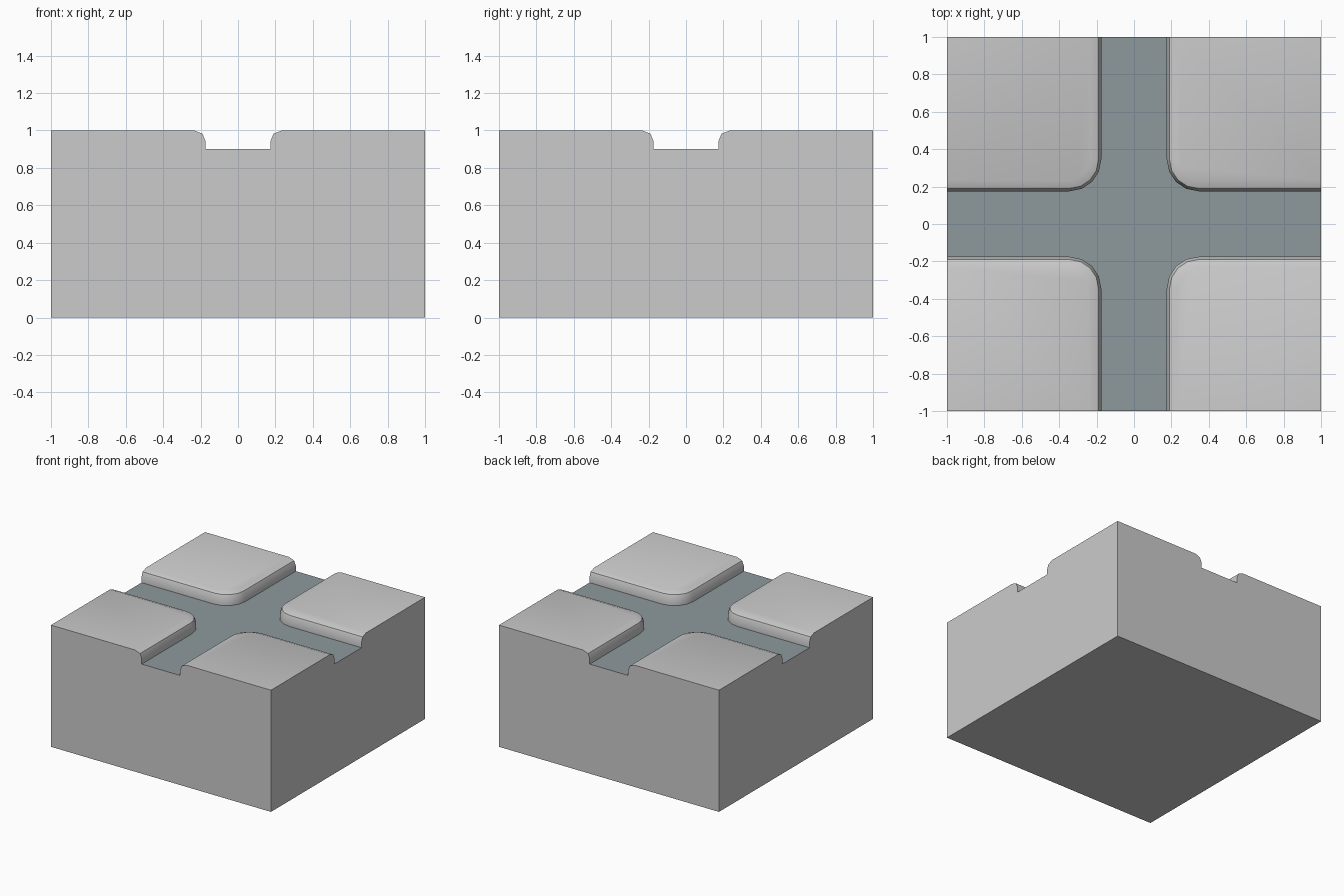
import bpy, bmesh
from math import cos, sin, pi

if "Cube" in bpy.data.objects:
    bpy.data.objects.remove(bpy.data.objects["Cube"])

ROAD_Z = 0.9
CORNER = 0.345        # centre of the rounded inner corner of a pad
STEPS = 4
# raised pad edge: (distance from channel centre, height), bottom to top
PROFILE = [(0.175, ROAD_Z), (0.175, 0.945), (0.19, 0.983), (0.235, 1.0)]


def outline(w, z):
    """Pad edge in one quarter, from the x=1 side round to the y=1 side."""
    r = CORNER - w
    arc = [(CORNER + r * cos(a), CORNER + r * sin(a), z)
           for a in (1.5 * pi - 0.5 * pi * i / STEPS for i in range(STEPS + 1))]
    return [(1, w, z)] + arc + [(w, 1, z)]


def mirrored_object(name, faces):
    """Make one quarter from polygons and mirror it in x and y."""
    bm = bmesh.new()
    for pts in faces:
        bm.faces.new([bm.verts.new(p) for p in pts])
    bmesh.ops.remove_doubles(bm, verts=bm.verts, dist=1e-5)
    mesh = bpy.data.meshes.new(name)
    bm.to_mesh(mesh)
    bm.free()
    ob = bpy.data.objects.new(name, mesh)
    bpy.context.collection.objects.link(ob)
    mod = ob.modifiers.new("mirror", 'MIRROR')
    mod.use_axis = (True, True, False)
    return ob


rings = [outline(w, z) for w, z in PROFILE]

# block: bottom, outer walls, rounded pad edges and pad top
wall = [(0, 0), (1, 0), (1, 1)] + PROFILE[::-1] + [(0, ROAD_Z)]
faces = [
    [(0, 0, 0), (0, 1, 0), (1, 1, 0), (1, 0, 0)],
    [(1, d, z) for d, z in wall],
    [(d, 1, z) for d, z in reversed(wall)],
    [(1, 1, 1)] + rings[-1][::-1],
]
for low, high in zip(rings, rings[1:]):
    for i in range(len(low) - 1):
        faces.append([low[i + 1], low[i], high[i], high[i + 1]])
block = mirrored_object("block", faces)

bpy.ops.object.select_all(action='DESELECT')
block.select_set(True)
bpy.context.view_layer.objects.active = block
bpy.ops.object.shade_smooth_by_angle(angle=pi / 6)

# crossing road floor between the pads
road = mirrored_object("crossroad", [
    [(0, 0, ROAD_Z), (1, 0, ROAD_Z)] + rings[0] + [(0, 1, ROAD_Z)]])
mat = bpy.data.materials.new("road_grey")
mat.diffuse_color = (0.27, 0.32, 0.34, 1)
mat.use_nodes = True
mat.node_tree.nodes["Principled BSDF"].inputs["Base Color"].default_value = mat.diffuse_color
road.data.materials.append(mat)
